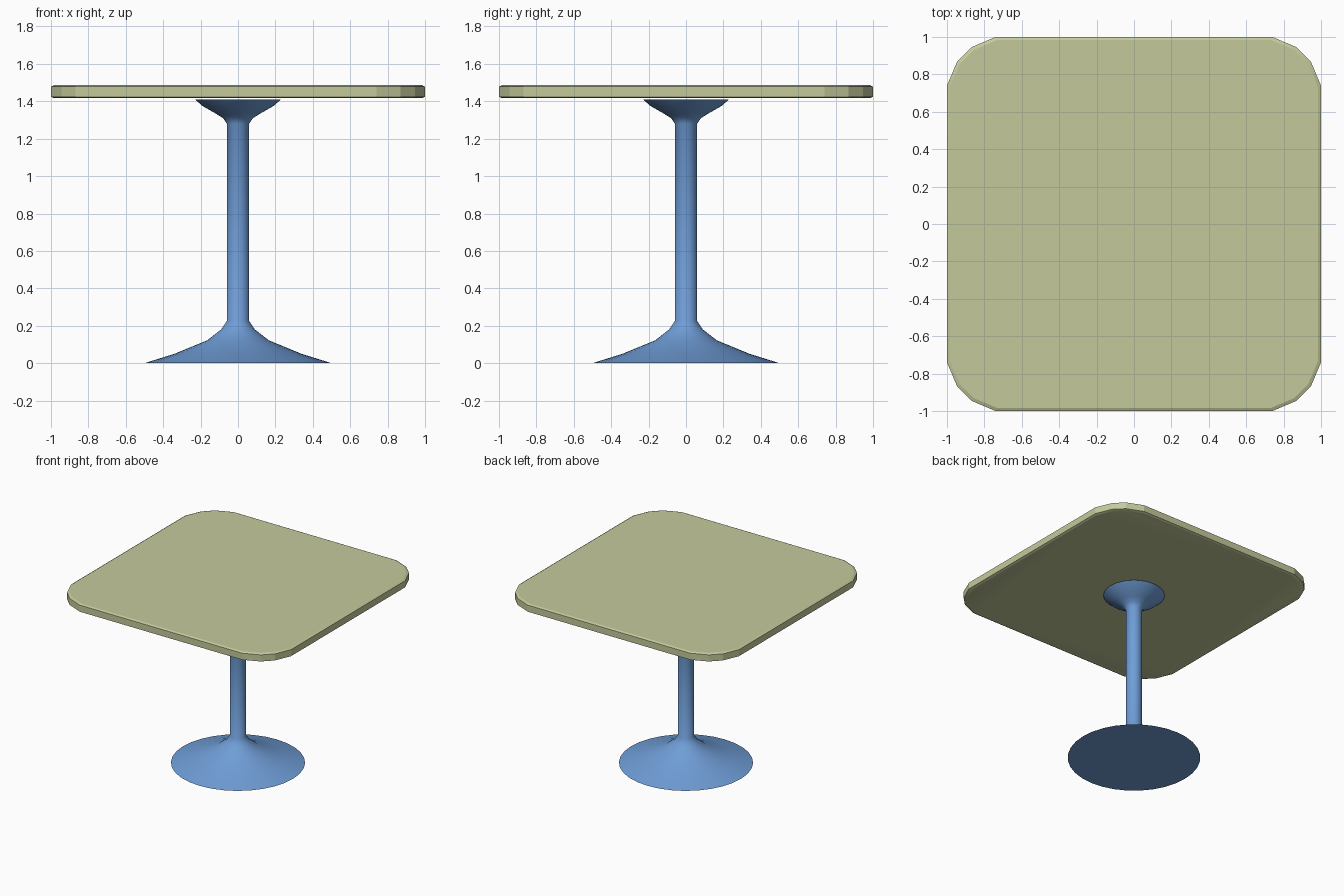
import bpy, bmesh, math

if "Cube" in bpy.data.objects:
    bpy.data.objects.remove(bpy.data.objects["Cube"])


def material(name, rgb):
    m = bpy.data.materials.new(name)
    m.diffuse_color = (*rgb, 1)
    m.use_nodes = True
    m.node_tree.nodes["Principled BSDF"].inputs["Base Color"].default_value = m.diffuse_color
    return m


def loft(name, rings, mat, angle):
    """Skin a stack of equal-length point rings and cap both ends."""
    bm = bmesh.new()
    loops = [[bm.verts.new(p) for p in ring] for ring in rings]
    n = len(loops[0])
    for a, b in zip(loops, loops[1:]):
        for i in range(n):
            j = (i + 1) % n
            bm.faces.new((a[i], a[j], b[j], b[i]))
    bm.faces.new(loops[0][::-1])
    bm.faces.new(loops[-1])
    bmesh.ops.recalc_face_normals(bm, faces=bm.faces)
    mesh = bpy.data.meshes.new(name)
    bm.to_mesh(mesh)
    bm.free()
    obj = bpy.data.objects.new(name, mesh)
    bpy.context.collection.objects.link(obj)
    mesh.materials.append(mat)
    bpy.ops.object.select_all(action='DESELECT')
    obj.select_set(True)
    bpy.context.view_layer.objects.active = obj
    bpy.ops.object.shade_smooth_by_angle(angle=math.radians(angle))
    return obj


def circle(r, z, n=32):
    return [(r * math.cos(2 * math.pi * i / n), r * math.sin(2 * math.pi * i / n), z)
            for i in range(n)]


# Rounded-square outline: one corner turned four times
corner = [(1, 0.74), (0.945, 0.87), (0.87, 0.945), (0.74, 1)]


def outline(scale, z):
    pts = []
    for k in range(4):
        for x, y in corner:
            for _ in range(k):
                x, y = -y, x
            pts.append((x * scale, y * scale, z))
    return pts


blue = material("blue_metal", (0.16, 0.34, 0.68))
olive = material("olive_top", (0.56, 0.59, 0.33))

# Pedestal: flared foot, straight column, flared support
profile = [(0.5, 0), (0.34, 0.05), (0.165, 0.122), (0.09, 0.18), (0.06, 0.225),
           (0.06, 1.28), (0.08, 1.31), (0.12, 1.335), (0.19, 1.375), (0.23, 1.41)]
loft("pedestal", [circle(r, z) for r, z in profile], blue, 40)

# Table top slab with slightly eased edges
slab = [(0.985, 1.417), (1, 1.424), (1, 1.478), (0.985, 1.486)]
loft("table_top", [outline(s, z) for s, z in slab], olive, 20)
